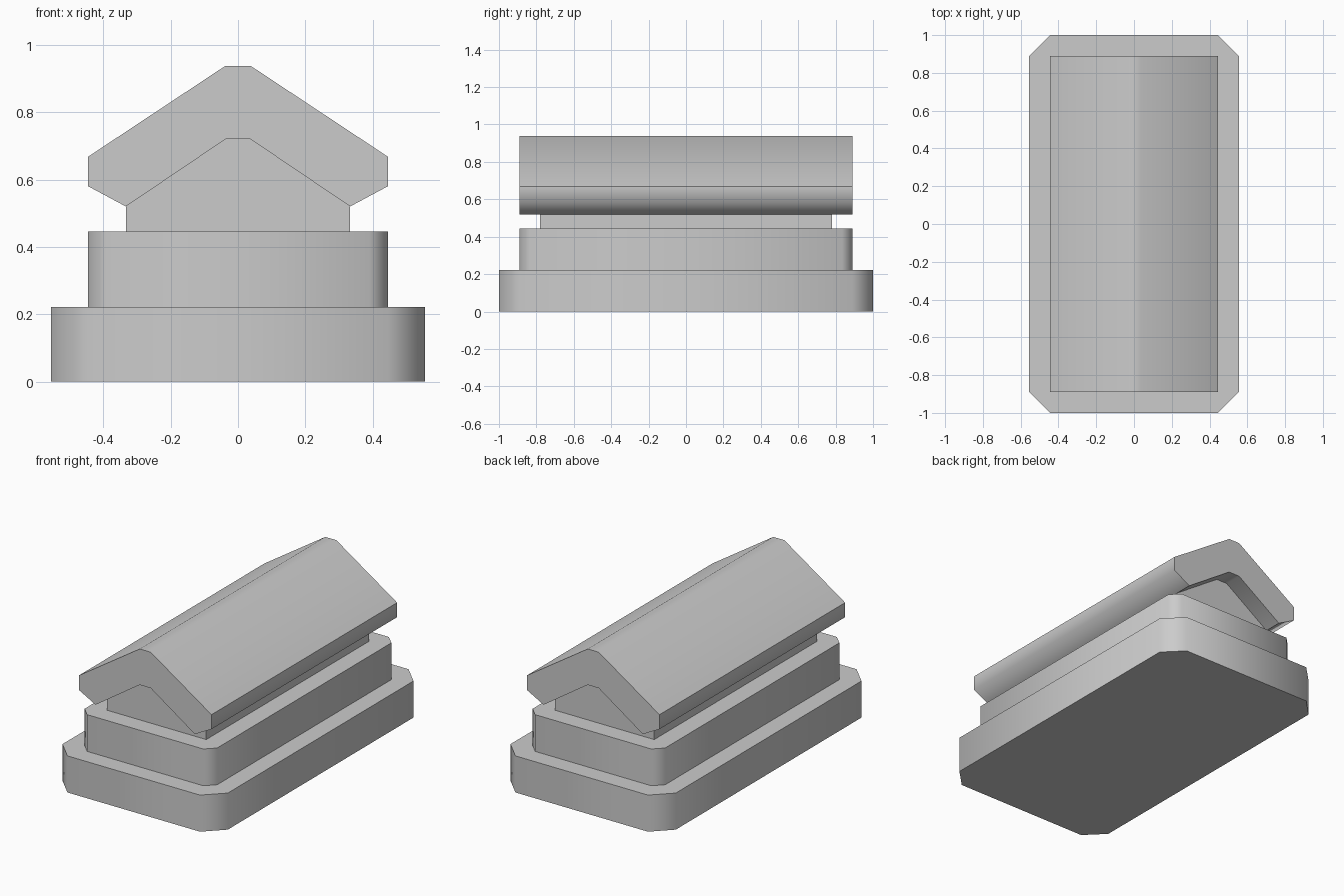
import bpy, bmesh, math

cube = bpy.data.objects.get("Cube")
if cube:
    bpy.data.objects.remove(cube)

grey = bpy.data.materials.new("plain grey")
grey.use_nodes = True
colour = (0.6, 0.6, 0.6, 1)
grey.diffuse_color = colour
grey.node_tree.nodes["Principled BSDF"].inputs["Base Color"].default_value = colour

SMOOTH = math.radians(50)


def extrude(name, outline, offset, soft=lambda e: False):
    """Extrude a closed outline; smooth gentle edges and those picked by soft."""
    bm = bmesh.new()
    face = bm.faces.new([bm.verts.new(p) for p in outline])
    grown = bmesh.ops.extrude_face_region(bm, geom=[face], use_keep_orig=True)
    moved = [v for v in grown["geom"] if isinstance(v, bmesh.types.BMVert)]
    bmesh.ops.translate(bm, verts=moved, vec=offset)
    bmesh.ops.recalc_face_normals(bm, faces=bm.faces)
    for f in bm.faces:
        f.smooth = True
    for e in bm.edges:
        e.smooth = e.calc_face_angle(math.pi) < SMOOTH or soft(e)
    mesh = bpy.data.meshes.new(name)
    bm.to_mesh(mesh)
    bm.free()
    mesh.materials.append(grey)
    obj = bpy.data.objects.new(name, mesh)
    bpy.context.collection.objects.link(obj)


def tier(name, x, y, cut, bottom, height):
    """Slab with chamfered corners."""
    quarter = [(x, y - cut), (x - cut, y)]
    half = quarter + [(-a, b) for a, b in reversed(quarter)]
    full = half + [(-a, -b) for a, b in half]
    extrude(name, [(a, b, bottom) for a, b in full], (0, 0, height))


def gable(name, right_side, half_length, soft=lambda e: False):
    """Symmetric x-z profile run along y."""
    profile = right_side + [(-x, z) for x, z in reversed(right_side)]
    extrude(name, [(x, -half_length, z) for x, z in profile],
            (0, 2 * half_length, 0), soft)


def lower_eave(edge):
    """The long edge where the eave turns under."""
    a, b = (v.co for v in edge.verts)
    return abs(a.y - b.y) > 1 and abs(a.z - 0.58) < 0.01


# Stepped plinth
tier("base_slab", 0.555, 1.0, 0.11, 0, 0.222)
tier("upper_step", 0.445, 0.89, 0.055, 0.222, 0.223)

# Gabled core and the thick roof resting on it
gable("gabled_core", [(0.333, 0.445), (0.333, 0.52), (0.037, 0.72)], 0.78)
gable("roof", [(0.037, 0.72), (0.333, 0.52), (0.445, 0.58),
               (0.445, 0.668), (0.037, 0.938)], 0.89, lower_eave)
